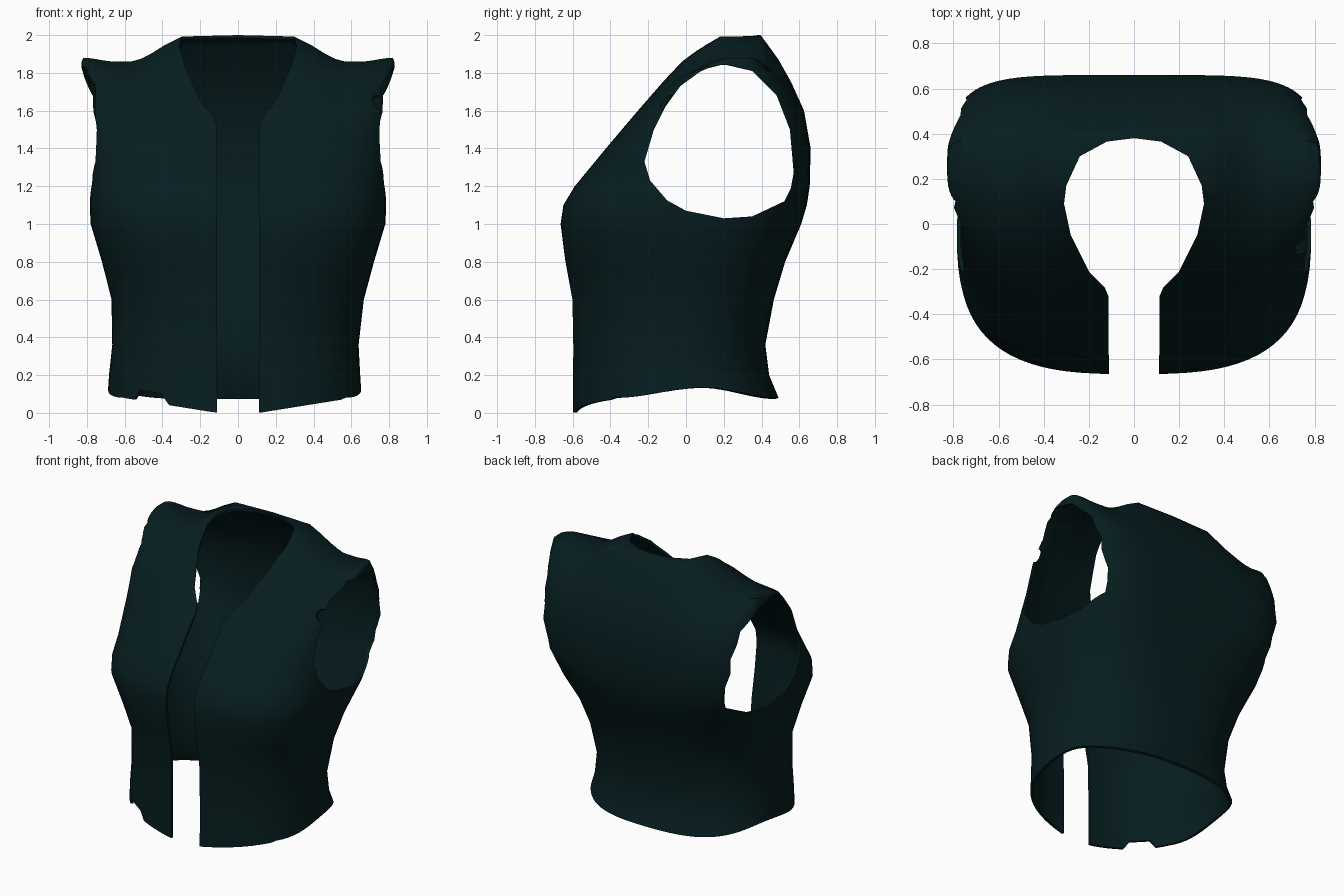
import bpy, bmesh, math
from mathutils import Vector

cube = bpy.data.objects.get("Cube")
if cube:
    bpy.data.objects.remove(cube, do_unlink=True)

cloth = bpy.data.materials.new("dark_teal_cloth")
cloth.use_nodes = True
COLOUR = (0.002, 0.0125, 0.014, 1)
cloth.diffuse_color = COLOUR
cloth.node_tree.nodes["Principled BSDF"].inputs["Base Color"].default_value = COLOUR

SEGMENTS = 80
# Body rings: height, half width, front y, back y, front and back squareness
RINGS = [
    (0.00, 0.67, -0.60, 0.49, 2.4, 2.5),
    (0.20, 0.665, -0.60, 0.44, 2.3, 2.5),
    (0.36, 0.652, -0.60, 0.42, 2.3, 2.5),
    (0.60, 0.668, -0.605, 0.465, 2.35, 2.6),
    (0.80, 0.72, -0.64, 0.525, 2.6, 2.8),
    (1.00, 0.78, -0.665, 0.61, 3.0, 3.3),
    (1.10, 0.785, -0.65, 0.64, 3.0, 3.8),
    (1.20, 0.785, -0.59, 0.655, 2.9, 4.8),
    (1.40, 0.815, -0.425, 0.66, 2.9, 5.0),
    (1.60, 0.82, -0.255, 0.625, 3.8, 4.5),
    (1.75, 0.82, -0.125, 0.557, 4.2, 4.5),
    (1.87, 0.828, -0.015, 0.49, 4.5, 4.5),
    (1.96, 0.828, 0.10, 0.425, 4.5, 4.5),
    (2.00, 0.82, 0.18, 0.395, 5.0, 5.0),
]


def smoothstep(a, b, v):
    t = min(max((v - a) / (b - a), 0), 1)
    return t * t * (3 - 2 * t)


def shoulder_drop(x, z):
    rise = max(z - 1.5, 0) / 0.5
    return rise ** 2 * (0.14 * smoothstep(0.25, 0.58, abs(x)) - 0.02 * smoothstep(0.65, 0.82, abs(x)))


def hem_height(x, y):
    if y > 0.1:
        return 0.135 - 0.055 * smoothstep(0.1, 0.49, y)
    if y > -0.38:
        return 0.08 + 0.055 * smoothstep(-0.38, 0.1, y)
    worn = 0.055 if -0.55 < x < -0.4 else 0
    return min(max(0.16 * (abs(x) - 0.11), 0), 0.08) + worn


def superellipse(angle, n):
    c, s = math.cos(angle), math.sin(angle)
    return math.copysign(abs(c) ** (2 / n), c), math.copysign(abs(s) ** (2 / n), s)


def finish(bm, name):
    bmesh.ops.recalc_face_normals(bm, faces=bm.faces)
    mesh = bpy.data.meshes.new(name)
    bm.to_mesh(mesh)
    bm.free()
    obj = bpy.data.objects.new(name, mesh)
    bpy.context.collection.objects.link(obj)
    mesh.materials.append(cloth)
    return obj


def prism(name, points, low, high):
    """Solid between two copies of an outline."""
    bm = bmesh.new()
    face = bm.faces.new([bm.verts.new(low(*p)) for p in points])
    out = bmesh.ops.extrude_face_region(bm, geom=[face])["geom"]
    top = [v for v in out if isinstance(v, bmesh.types.BMVert)]
    bmesh.ops.translate(bm, verts=top, vec=Vector(high(0, 0)) - Vector(low(0, 0)))
    return finish(bm, name)


# Torso surface, open at the hem and closed over the shoulders
bm = bmesh.new()
rows = []
for z, w, front, back, nf, nb in RINGS:
    mid = (front + back) / 2
    lean = -0.018 * (1 - smoothstep(0.2, 0.7, z))
    row = []
    for i in range(SEGMENTS):
        a = 2 * math.pi * i / SEGMENTS
        u, v = superellipse(a, nb if math.sin(a) > 0 else nf)
        x, y = w * u + lean, mid + (back - front) / 2 * v
        height = hem_height(x, y) if z == 0 else z - shoulder_drop(x, z)
        row.append(bm.verts.new((x, y, height)))
    rows.append(row)
for lower, upper in zip(rows, rows[1:]):
    for i in range(SEGMENTS):
        j = (i + 1) % SEGMENTS
        bm.faces.new((lower[i], lower[j], upper[j], upper[i]))
top = rows[-1]
for i in range(SEGMENTS // 2):
    quad = [top[i], top[i + 1], top[-i - 1], top[-i % SEGMENTS]]
    bm.faces.new(list(dict.fromkeys(quad)))
vest = finish(bm, "vest")

# Neck opening running down into the front gap
half = [(0.12, 0.365), (0.24, 0.3), (0.3, 0.17), (0.31, 0.09), (0.28, -0.05),
        (0.2, -0.21), (0.13, -0.28), (0.113, -0.32), (0.11, -1)]
neck = [(0, 0.38)] + half + [(-x, y) for x, y in reversed(half)]
cutters = [prism("neck_cutter", neck, lambda x, y: (x, y, -1), lambda x, y: (x, y, 3))]

# Armholes
arm = [(-0.22, 1.33), (-0.17, 1.5), (-0.11, 1.62), (-0.03, 1.73), (0.1, 1.825), (0.2, 1.845),
       (0.35, 1.81), (0.48, 1.68), (0.55, 1.5), (0.57, 1.27), (0.555, 1.19), (0.52, 1.12),
       (0.35, 1.04), (0.2, 1.03), (0, 1.07), (-0.1, 1.125), (-0.19, 1.23)]
for side, name in ((1, "left"), (-1, "right")):
    cutters.append(prism(name + "_armhole_cutter", arm,
                         lambda y, z: (side * 0.6, y, z), lambda y, z: (side * 1.2, y, z)))

# Worn nick in the left armhole edge
bm = bmesh.new()
bmesh.ops.create_icosphere(bm, subdivisions=2, radius=0.05)
bmesh.ops.translate(bm, verts=bm.verts, vec=(0.755, -0.11, 1.65))
cutters.append(finish(bm, "nick_cutter"))

# Cloth thickness, then the openings
bpy.context.view_layer.objects.active = vest
vest.select_set(True)
shell = vest.modifiers.new("thickness", "SOLIDIFY")
shell.thickness = 0.018
shell.offset = -1
bpy.ops.object.modifier_apply(modifier=shell.name)
for cutter in cutters:
    cut = vest.modifiers.new("cut", "BOOLEAN")
    cut.operation = "DIFFERENCE"
    cut.solver = "EXACT"
    cut.object = cutter
    bpy.ops.object.modifier_apply(modifier=cut.name)
    bpy.data.objects.remove(cutter, do_unlink=True)

bpy.ops.object.shade_smooth_by_angle(angle=math.radians(55))
